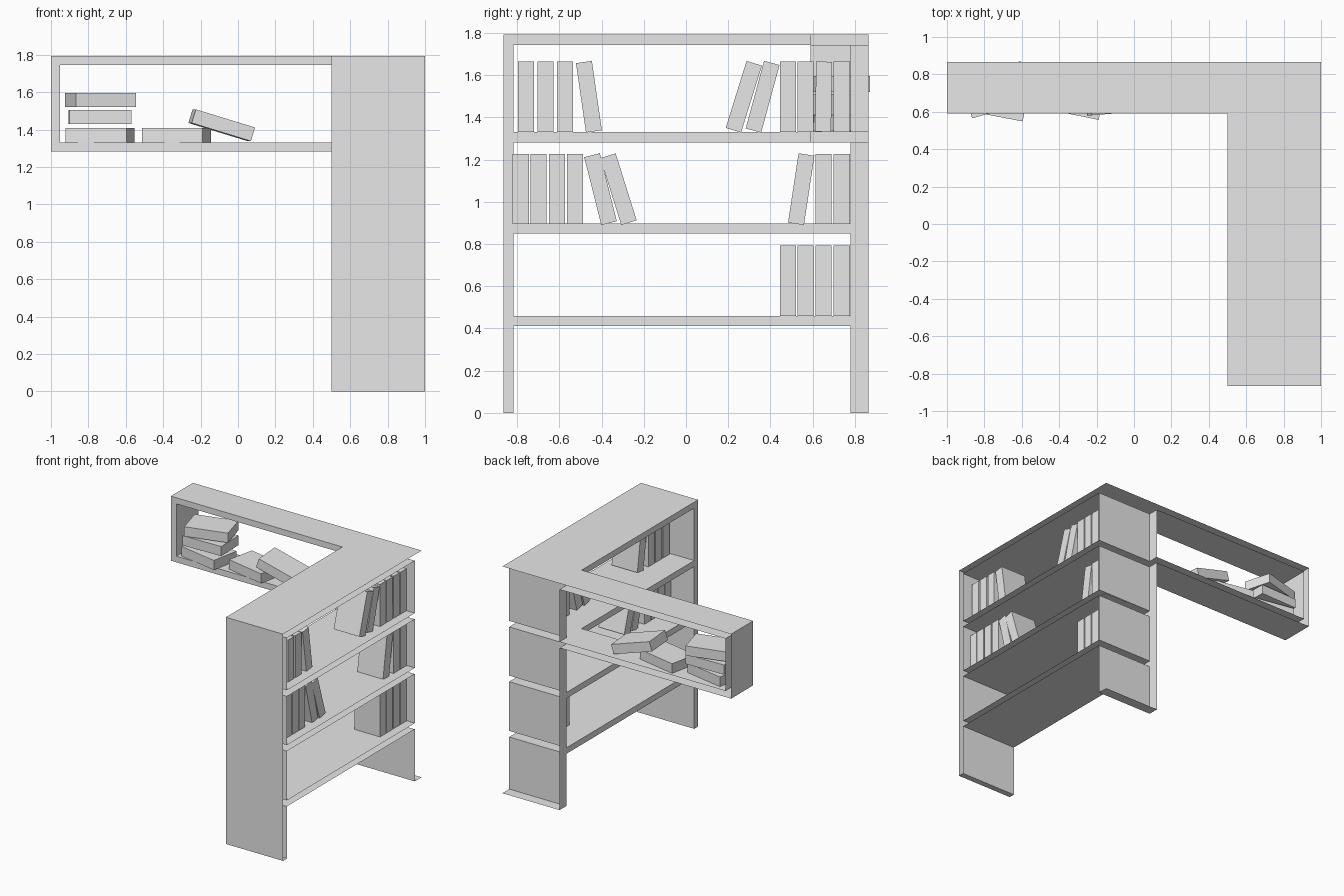
import bpy
import bmesh
from math import radians

cube = bpy.data.objects.get("Cube")
if cube:
    bpy.data.objects.remove(cube, do_unlink=True)

GREY = (0.8, 0.8, 0.8, 1.0)
grey = bpy.data.materials.new("plain_grey")
grey.use_nodes = True
grey.diffuse_color = GREY
grey.node_tree.nodes["Principled BSDF"].inputs["Base Color"].default_value = GREY


def add_object(name, bm):
    mesh = bpy.data.meshes.new(name)
    bm.to_mesh(mesh)
    bm.free()
    mesh.materials.append(grey)
    obj = bpy.data.objects.new(name, mesh)
    bpy.context.collection.objects.link(obj)
    return obj


# Corner shelf: boards as (low corner, high corner), joined into one hollow shell
X0, X1, Y0, Y1, TOP = -1.0, 1.0, -0.865, 0.865, 1.792
SIDE, WING, THICK = 0.5, 0.59, 0.048
SHELF_TOPS = (0.46, 0.897, 1.33, TOP)
boards = [((SIDE, Y0, z - THICK), (X1, Y1, z)) for z in SHELF_TOPS]
boards += [((X0, WING, z - THICK), (SIDE, Y1, z)) for z in SHELF_TOPS[2:]]
boards += [
    ((SIDE, Y0, 0), (X1, Y0 + THICK, TOP)),                          # near end panel
    ((SIDE, 0.78, 0), (X1, Y1, TOP)),                                # far end panel
    ((X0, WING, SHELF_TOPS[2] - THICK), (X0 + THICK, Y1, TOP)),      # wing end panel
]


def build_shell(name, boards):
    """Skin the union of the boards, left open on the two wall sides."""
    cuts = [sorted({b[k][a] for b in boards for k in (0, 1)}) for a in range(3)]

    def solid(cell):
        if any(not 0 <= cell[a] < len(cuts[a]) - 1 for a in range(3)):
            return False
        mid = [(cuts[a][cell[a]] + cuts[a][cell[a] + 1]) / 2 for a in range(3)]
        return any(all(lo[a] < mid[a] < hi[a] for a in range(3)) for lo, hi in boards)

    bm = bmesh.new()
    cells = [(i, j, k) for i in range(len(cuts[0]) - 1)
             for j in range(len(cuts[1]) - 1) for k in range(len(cuts[2]) - 1)]
    for cell in filter(solid, cells):
        for axis in range(3):
            for step in (0, 1):
                beside = list(cell)
                beside[axis] += 2 * step - 1
                against_wall = step and axis < 2 and cell[axis] == len(cuts[axis]) - 2
                if solid(beside) or against_wall:
                    continue
                u, v = (axis + 1) % 3, (axis + 2) % 3
                corners = []
                for du, dv in ((0, 0), (1, 0), (1, 1), (0, 1)):
                    index = list(cell)
                    index[axis] += step
                    index[u] += du
                    index[v] += dv
                    corners.append(bm.verts.new([cuts[a][index[a]] for a in range(3)]))
                bm.faces.new(corners if step else corners[::-1])
    bmesh.ops.remove_doubles(bm, verts=bm.verts, dist=0.0005)
    return add_object(name, bm)


build_shell("corner_shelf", boards)

# Books
DEPTH, WIDTH, HEIGHT = 0.225, 0.076, 0.332


def add_book(name, size, location, angles):
    bm = bmesh.new()
    bmesh.ops.create_cube(bm, size=1)
    bmesh.ops.scale(bm, vec=size, verts=bm.verts)
    book = add_object(name, bm)
    book.location = location
    book.rotation_euler = [radians(a) for a in angles]


# Standing rows: (y, lean towards the back in degrees), with centre height
rows = {
    "upper": (1.498, [(-0.759, 0), (-0.666, 0), (-0.574, 0), (-0.46, -8.2),
                      (0.274, 17.3), (0.363, 15.2),
                      (0.484, 0), (0.567, 0), (0.652, 1), (0.738, 0)]),
    "middle": (1.06, [(-0.783, 0), (-0.699, 0), (-0.611, 0), (-0.526, 0),
                      (-0.405, -14.1), (-0.32, -17.4),
                      (0.546, 8.6), (0.652, 0), (0.738, 0)]),
    "lower": (0.626, [(0.484, 0), (0.567, 0), (0.652, 0), (0.738, 0)]),
}
for row, (z, books) in rows.items():
    for n, (y, lean) in enumerate(books, 1):
        add_book(f"{row}_book_{n}", (DEPTH, WIDTH, HEIGHT), (0.817, y, z), (-lean, 0, 0))

# Books lying on the wing: (location, tilt, turn)
lying = [
    ((-0.737, 0.69, 1.37), 0, -10.8),
    ((-0.737, 0.71, 1.467), 0, 1.5),
    ((-0.736, 0.718, 1.558), 0, 15.5),
    ((-0.329, 0.70, 1.37), 0, -11.5),
    ((-0.087, 0.705, 1.423), 17, 4.5),
]
for n, (location, tilt, turn) in enumerate(lying, 1):
    add_book(f"lying_book_{n}", (HEIGHT, DEPTH, WIDTH), location, (0, tilt, turn))
